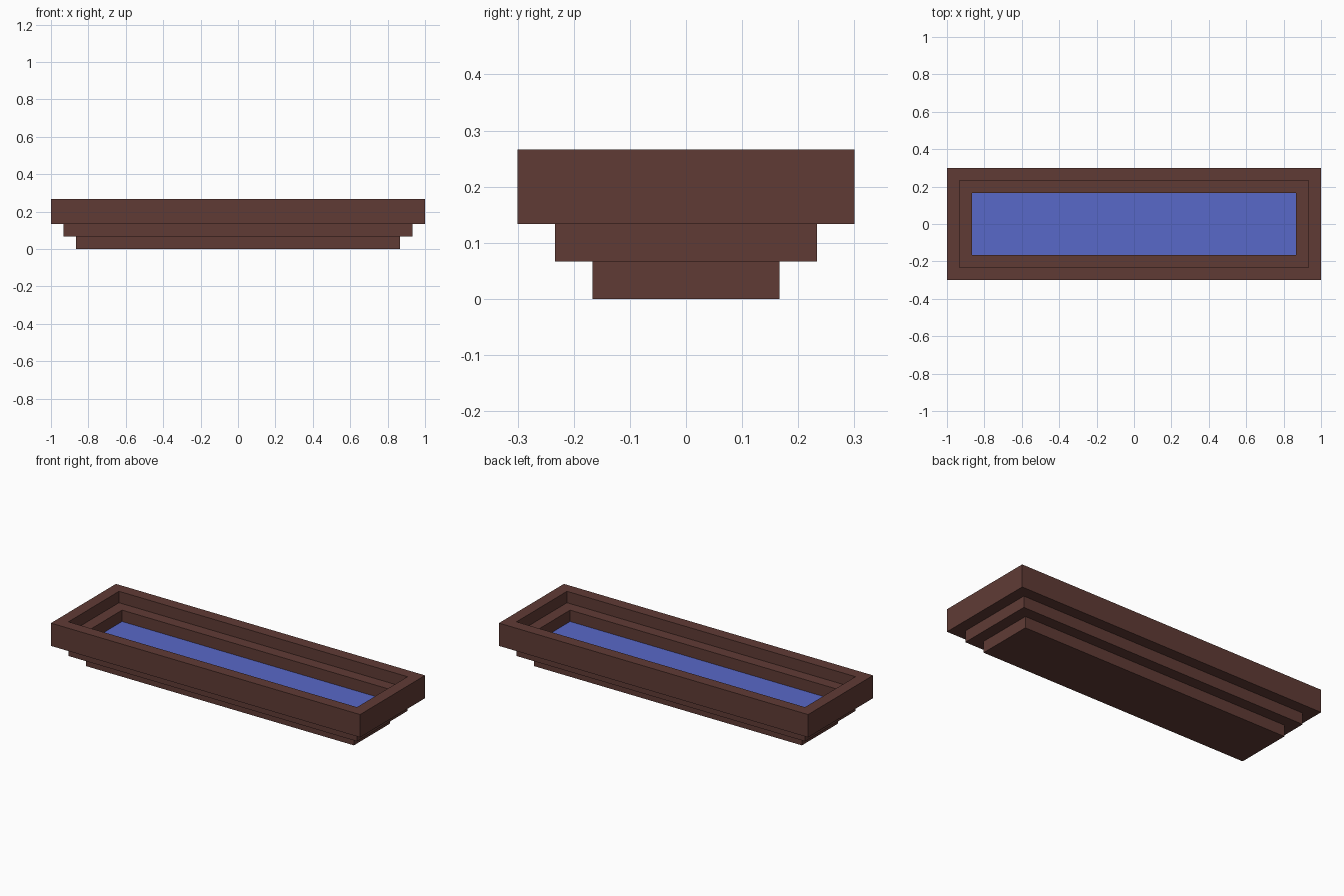
import bpy, bmesh

if "Cube" in bpy.data.objects:
    bpy.data.objects.remove(bpy.data.objects["Cube"])

U = 1 / 15  # block unit: the model is 30 x 9 x 4 units


def material(name, srgb):
    lin = [((c / 255 + 0.055) / 1.055) ** 2.4 for c in srgb]
    m = bpy.data.materials.new(name)
    m.diffuse_color = (*lin, 1)
    m.use_nodes = True
    m.node_tree.nodes["Principled BSDF"].inputs["Base Color"].default_value = m.diffuse_color
    return m


def stepped(name, profile, mat, cap_start=False):
    """Sweep (inset, height) profile steps around the rectangle."""
    bm = bmesh.new()
    loops = []
    for inset, z in profile:
        x, y = (15 - inset) * U, (4.5 - inset) * U
        loops.append([bm.verts.new((sx * x, sy * y, z * U))
                      for sx, sy in ((-1, -1), (1, -1), (1, 1), (-1, 1))])
    for a, b in zip(loops, loops[1:]):
        for i in range(4):
            j = (i + 1) % 4
            bm.faces.new((a[i], a[j], b[j], b[i]))
    if cap_start:
        bm.faces.new(loops[0][::-1])
    if len(profile) == 1 or not cap_start:
        bm.faces.new(loops[-1])
    me = bpy.data.meshes.new(name)
    bm.to_mesh(me)
    bm.free()
    me.materials.append(mat)
    ob = bpy.data.objects.new(name, me)
    bpy.context.collection.objects.link(ob)
    return ob


wood = material("dark brown", (96, 59, 53))
blue = material("water blue", (88, 104, 200))

# Basin: base, two outer steps, rim, then inner ledge down to the water line
stepped("basin", [(2, 0), (2, 1), (1, 1), (1, 2), (0, 2), (0, 4),
                  (1, 4), (1, 3), (2, 3), (2, 2)], wood, cap_start=True)

# Water surface
stepped("water", [(2, 2)], blue)
